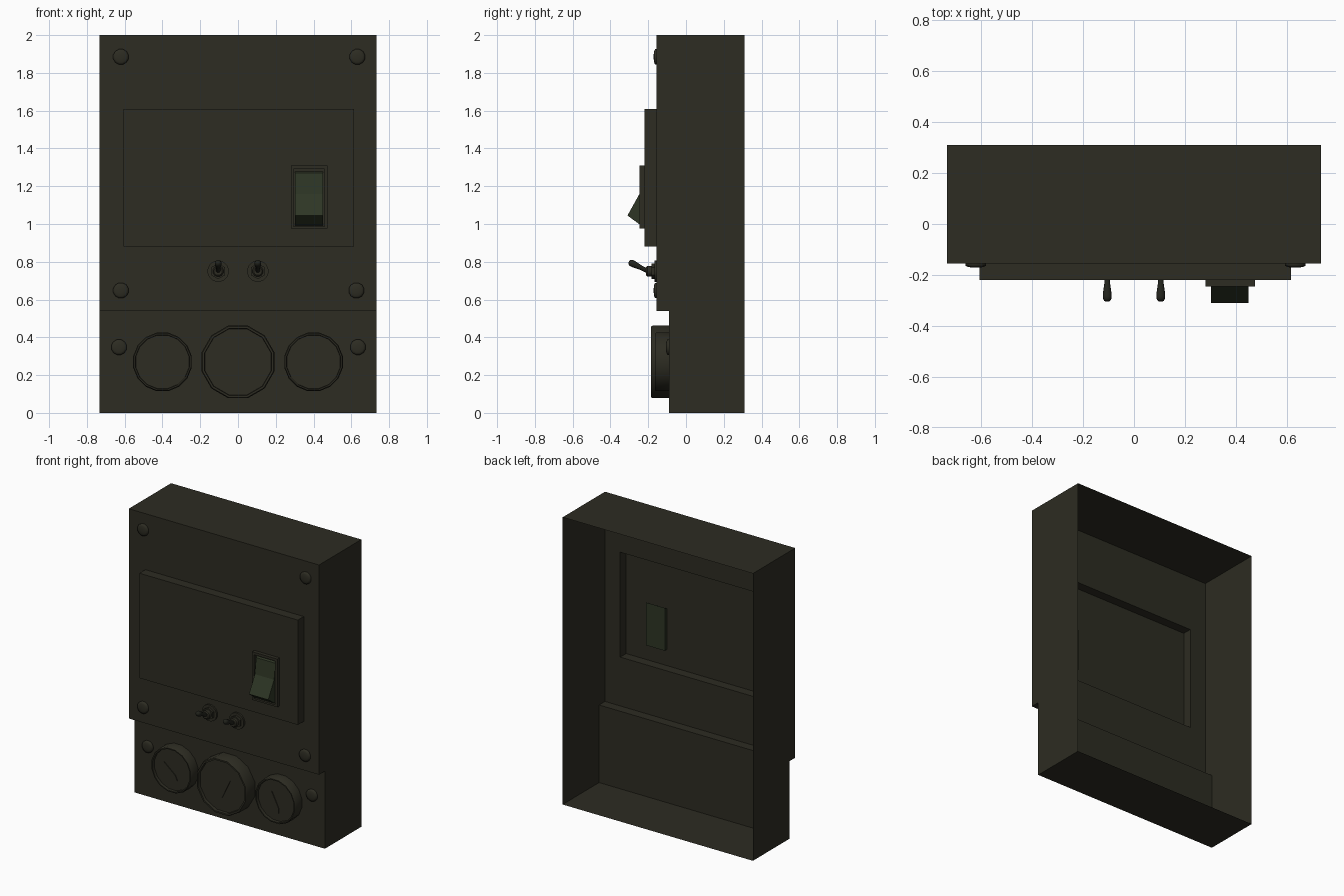
import bpy, bmesh, math

if "Cube" in bpy.data.objects:
    bpy.data.objects.remove(bpy.data.objects["Cube"])


def material(name, rgb):
    m = bpy.data.materials.new(name)
    m.diffuse_color = (*rgb, 1)
    m.use_nodes = True
    m.node_tree.nodes["Principled BSDF"].inputs["Base Color"].default_value = m.diffuse_color
    return m


BODY = material("dark olive body", (0.026, 0.025, 0.016))
GREEN = material("dull green rocker", (0.027, 0.036, 0.018))
DARK = material("blackened metal", (0.015, 0.016, 0.011))


def add(name, verts, faces, mat, recalc=False, smooth=None):
    bm = bmesh.new()
    vs = [bm.verts.new(v) for v in verts]
    for f in faces:
        bm.faces.new([vs[i] for i in f])
    if recalc:
        bmesh.ops.recalc_face_normals(bm, faces=bm.faces)
    me = bpy.data.meshes.new(name)
    bm.to_mesh(me)
    bm.free()
    me.materials.append(mat)
    ob = bpy.data.objects.new(name, me)
    bpy.context.collection.objects.link(ob)
    if smooth:
        bpy.ops.object.select_all(action='DESELECT')
        bpy.context.view_layer.objects.active = ob
        ob.select_set(True)
        bpy.ops.object.shade_smooth_by_angle(angle=math.radians(smooth))
    return ob


def lathe(name, profile, sides, loc, mat, tilt=0, smooth=40):
    """Turn (radius, forward) points around the y axis; back end stays open."""
    verts, faces = [], []
    for r, t in profile:
        for i in range(sides):
            a = 2 * math.pi * (i + 0.5) / sides
            verts.append((r * math.cos(a), -t, r * math.sin(a)))
    for k in range(len(profile) - 1):
        for i in range(sides):
            j = (i + 1) % sides
            faces.append((k * sides + i, k * sides + j,
                          (k + 1) * sides + j, (k + 1) * sides + i))
    last = (len(profile) - 1) * sides
    faces.append(range(last, last + sides))
    ob = add(name, verts, faces, mat, smooth=smooth)
    ob.location = loc
    ob.rotation_euler.x = tilt
    return ob


def rect_loops(name, loops, mat, cap=True):
    """Bridge rectangles (x0, x1, z0, z1, y) from back to front."""
    verts, faces = [], []
    for x0, x1, z0, z1, y in loops:
        verts += [(x0, y, z0), (x1, y, z0), (x1, y, z1), (x0, y, z1)]
    for k in range(len(loops) - 1):
        for i in range(4):
            j = (i + 1) % 4
            faces.append((4 * k + i, 4 * k + j, 4 * k + 4 + j, 4 * k + 4 + i))
    if cap:
        n = 4 * len(loops)
        faces.append((n - 4, n - 3, n - 2, n - 1))
    return add(name, verts, faces, mat)


def extrude_x(name, profile, x0, x1, mat):
    n = len(profile)
    verts = [(x, y, z) for x in (x0, x1) for y, z in profile]
    faces = [(i, (i + 1) % n, n + (i + 1) % n, n + i) for i in range(n)]
    faces += [range(n), range(n, 2 * n)]
    return add(name, verts, faces, mat, recalc=True)


# Housing: thin shell, open at the back, with a stepped-back lower front
W, BACK, FRONT, LOW, STEP = 0.7325, 0.31, -0.155, -0.09, 0.54
PX0, PX1, PZ0, PZ1, PY = -0.605, 0.615, 0.88, 1.61, -0.22
outline = [(BACK, 0), (LOW, 0), (LOW, STEP), (FRONT, STEP), (FRONT, 2), (BACK, 2), (BACK, STEP)]
hv = [(x, y, z) for x in (-W, W) for y, z in outline]
hf = [(0, 7, 8, 1), (1, 8, 9, 2), (2, 9, 10, 3), (4, 11, 12, 5)]
hf += [(0, 1, 2, 6), (6, 2, 3, 4, 5), (9, 8, 7, 13), (11, 10, 9, 13, 12)]
add("housing", hv, hf, BODY)

# Upper front with the hollow raised plate pressed out of it
rect_loops("upper_front_plate", [(-W, W, STEP, 2, FRONT), (PX0, PX1, PZ0, PZ1, FRONT),
                                 (PX0, PX1, PZ0, PZ1, PY)], BODY)

# Rocker switch: frame and two-facet rocker passing through the plate
rect_loops("rocker_frame", [(0.28, 0.475, 0.975, 1.31, PY), (0.28, 0.475, 0.975, 1.31, -0.245),
                            (0.295, 0.457, 0.988, 1.292, -0.245),
                            (0.295, 0.457, 0.988, 1.292, PY - 0.002)], BODY, cap=False)
extrude_x("rocker_switch", [(-0.2, 0.99), (-0.2, 1.288), (-0.232, 1.27), (-0.246, 1.16),
                            (-0.31, 1.045), (-0.242, 0.995)], 0.302, 0.45, GREEN)

# Domed screws
for n, (x, z, y) in enumerate([(-0.62, 1.885, FRONT), (0.632, 1.885, FRONT),
                               (-0.62, 0.648, FRONT), (0.627, 0.648, FRONT),
                               (-0.63, 0.348, LOW), (0.635, 0.348, LOW)]):
    lathe(f"screw_{n + 1}", [(0.042, 0), (0.042, 0.009), (0.03, 0.014), (0.012, 0.016)],
          12, (x, y, z), BODY, smooth=80)

# Gauges with recessed dials and kite-shaped needles: x, radius, depth, tip, tail
Z = 0.27
for name, x, r, d, tip, tail in [
        ("left", -0.4, 0.158, 0.075, (-0.467, 0.31), (-0.362, 0.2)),
        ("centre", 0, 0.199, 0.095, (0.06, 0.322), (-0.036, 0.16)),
        ("right", 0.4, 0.158, 0.075, (0.365, 0.325), (0.42, 0.175))]:
    lathe(f"{name}_gauge", [(r, 0), (r, d - 0.008), (r - 0.005, d), (r * 0.92, d),
                            (r * 0.91, d - 0.02)], 16 if x else 12, (x, LOW, Z), BODY, smooth=35)
    y = LOW - d + 0.014
    dx, dz = tip[0] - tail[0], tip[1] - tail[1]
    length = math.hypot(dx, dz)
    sx, sz = -dz / length * 0.013, dx / length * 0.013
    mx, mz = tail[0] + dx * 0.25, tail[1] + dz * 0.25
    kite = [tip, (mx + sx, mz + sz), tail, (mx - sx, mz - sz)]
    verts = [(px, yy, pz) for yy in (y, y + 0.005) for px, pz in kite]
    add(f"{name}_needle", verts, [(0, 1, 2, 3), (7, 6, 5, 4)] +
        [(i, i + 4, (i + 1) % 4 + 4, (i + 1) % 4) for i in range(4)], BODY, recalc=True)

# Toggle switches: washer, nut, threaded collar and tilted lever
for side, x in (("left", -0.105), ("right", 0.105)):
    lathe(f"{side}_toggle_washer", [(0.057, 0), (0.057, 0.012)], 16, (x, FRONT, 0.75), BODY)
    lathe(f"{side}_toggle_nut", [(0.042, 0.01), (0.042, 0.027)], 6, (x, FRONT, 0.75), BODY)
    lathe(f"{side}_toggle_collar", [(0.029, 0.025), (0.029, 0.05), (0.022, 0.056)],
          12, (x, FRONT, 0.75), BODY)
    lathe(f"{side}_toggle_lever", [(0.012, 0), (0.012, 0.04), (0.018, 0.085), (0.018, 0.1),
                                   (0.013, 0.11), (0.005, 0.114)],
          10, (x, -0.2, 0.75), DARK, tilt=math.radians(-26), smooth=60)
